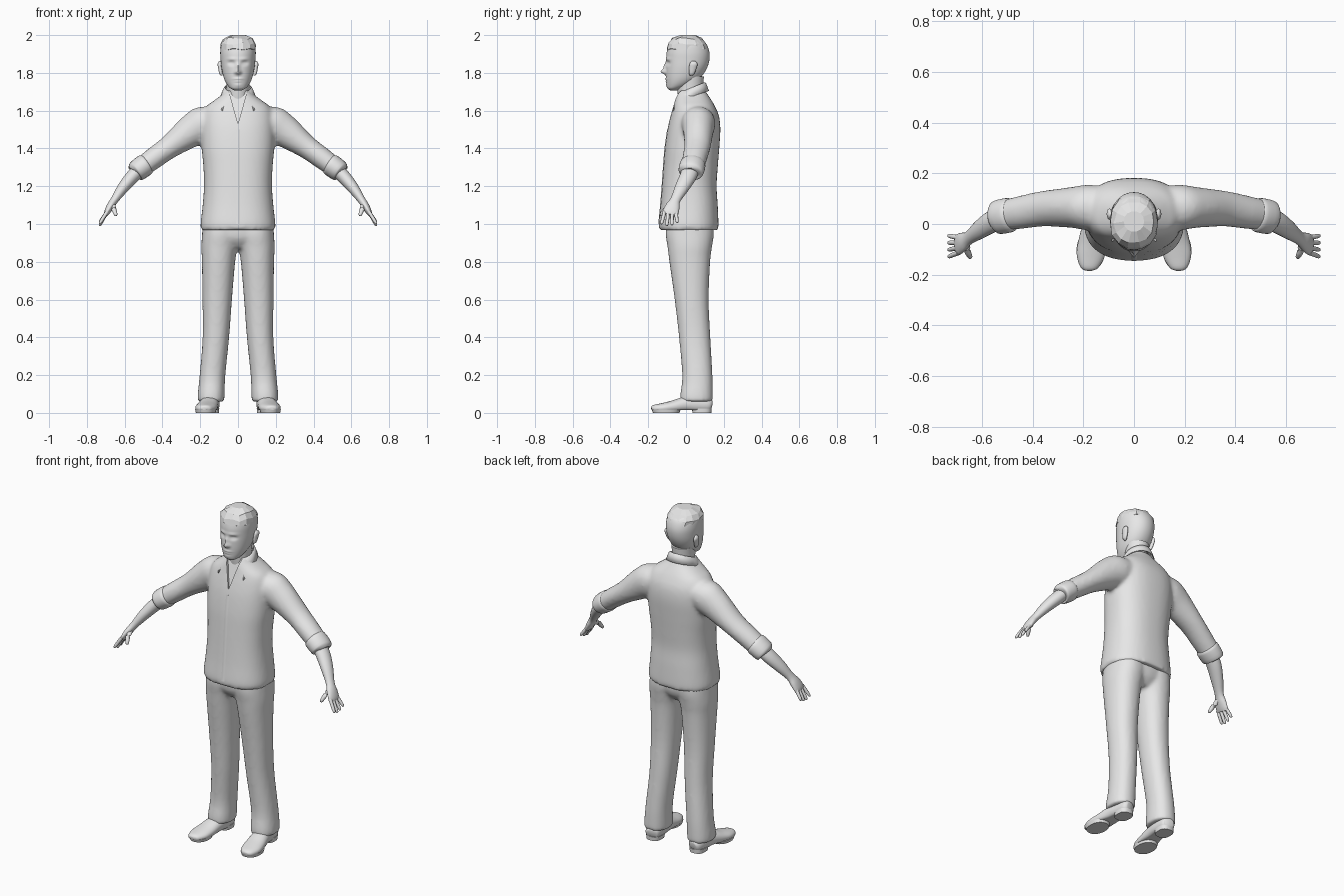
import bpy, bmesh, math, random
from mathutils import Vector

random.seed(4)
grey = bpy.data.materials.new("plain grey")
grey.diffuse_color = (0.8, 0.8, 0.8, 1)


def spline(secs, k):
    """Resample a list of sections with a Catmull-Rom curve."""
    out = []
    for i in range(len(secs) - 1):
        p = [secs[max(0, min(len(secs) - 1, i + j))] for j in (-1, 0, 1, 2)]
        for s in range(k):
            t = s / k
            out.append(tuple(0.5 * (2 * b + (c - a) * t + (2 * a - 5 * b + 4 * c - d) * t * t
                                    + (3 * b - a - 3 * c + d) * t ** 3) for a, b, c, d in zip(*p)))
    return out + [secs[-1]]


def tube(bm, secs, n=24, k=4, power=2.0, flat=False, side=1):
    """Loft sections (x, y, z, a, b); flat keeps every ring horizontal."""
    secs = spline(secs, k)
    rings = []
    for i, (x, y, z, a, b) in enumerate(secs):
        u, v = Vector((1, 0, 0)), Vector((0, 1, 0))
        if not flat:
            t = (Vector(secs[min(i + 1, len(secs) - 1)][:3]) - Vector(secs[max(i - 1, 0)][:3])).normalized()
            ref = u if abs(t.y) > 0.8 else v
            u = (ref - t * t.dot(ref)).normalized()
            v = t.cross(u)
        ring = []
        for j in range(n):
            c, s = math.cos(math.tau * j / n), math.sin(math.tau * j / n)
            p = Vector((x, y, z)) + u * a * math.copysign(abs(c) ** (2 / power), c) \
                + v * b * math.copysign(abs(s) ** (2 / power), s)
            p.x *= side
            ring.append(bm.verts.new(p))
        rings.append(ring)
    for r, q in zip(rings, rings[1:]):
        for j in range(n):
            bm.faces.new((r[j], r[(j + 1) % n], q[(j + 1) % n], q[j]))
    bm.faces.new(rings[0])
    bm.faces.new(rings[-1])


def finish(name, bm, angle=40):
    bmesh.ops.recalc_face_normals(bm, faces=bm.faces)
    me = bpy.data.meshes.new(name)
    bm.to_mesh(me)
    bm.free()
    me.materials.append(grey)
    ob = bpy.data.objects.new(name, me)
    bpy.context.collection.objects.link(ob)
    if angle:
        bpy.ops.object.select_all(action='DESELECT')
        ob.select_set(True)
        bpy.context.view_layer.objects.active = ob
        bpy.ops.object.shade_smooth_by_angle(angle=math.radians(angle))
    return ob


def fuse(ob, size, rounds):
    m = ob.modifiers.new("fuse", 'REMESH')
    m.mode, m.voxel_size, m.use_smooth_shade = 'VOXEL', size, True
    m = ob.modifiers.new("soften", 'SMOOTH')
    m.factor, m.iterations = 0.5, rounds


def bands(rows):
    """Rows (z, half width, front y, back y) to horizontal sections."""
    return [(0, (f + b) / 2, z, w, (b - f) / 2) for z, w, f, b in rows]


# shirt: body and sleeves fused together
body = bands([(.968, .196, -.14, .17), (1.0, .198, -.145, .172), (1.1, .187, -.135, .168),
              (1.2, .18, -.127, .162), (1.3, .183, -.12, .168), (1.4, .192, -.112, .176),
              (1.5, .195, -.098, .182), (1.57, .19, -.082, .175), (1.62, .17, -.068, .155),
              (1.655, .125, -.06, .135), (1.685, .085, -.052, .115), (1.71, .066, -.042, .1)])
sleeve = [(.1, .06, 1.56, .085, .06), (.18, .065, 1.53, .09, .095), (.25, .065, 1.49, .08, .086),
          (.36, .06, 1.41, .07, .062), (.45, .045, 1.345, .065, .057), (.51, .035, 1.3, .06, .053)]
bm = bmesh.new()
tube(bm, body, 48, 4, 2.4, True)
for s in (1, -1):
    tube(bm, sleeve, side=s)
shirt = finish("shirt", bm)
fuse(shirt, 0.011, 5)

# open neckline cut into the shirt
bm = bmesh.new()
tri = [(0, 1.53), (.05, 1.71), (-.05, 1.71)]
near = [bm.verts.new((x, -.3, z)) for x, z in tri]
far = [bm.verts.new((x, -.084 if z < 1.6 else -.025, z)) for x, z in tri]
bm.faces.new(near)
bm.faces.new(far)
for i in range(3):
    j = (i + 1) % 3
    bm.faces.new((near[i], near[j], far[j], far[i]))
cutter = finish("neckline_cutter", bm, 0)
cutter.hide_render = True
cutter.hide_viewport = True
cut = shirt.modifiers.new("neckline", 'BOOLEAN')
cut.operation, cut.object = 'DIFFERENCE', cutter

# button placket
bm = bmesh.new()
tube(bm, [(0, y - b + .001, z, .003, .012) for x, y, z, a, b in body[1:7]], 8, 3)
for v in bm.verts:
    v.co.x, off = v.co.x, 0
finish("placket", bm)

# folded collar
bm = bmesh.new()
prev = None
for i in range(41):
    th = math.radians(-140 + 7 * i)
    sx, cy = math.sin(th), math.cos(th)
    f = max(0, (abs(th) - 1.3) / 1.14) ** 1.5
    top = 1.722 + .028 * cy
    pts = [(.062, top - .03), (.068, top), (.076, top - .004), (.092 + .04 * f, top - .045 - .055 * f)]
    row = [bm.verts.new((r * sx, .03 + r * cy, z)) for r, z in pts]
    if prev:
        for j in range(3):
            bm.faces.new((prev[j], prev[j + 1], row[j + 1], row[j]))
    prev = row
collar = finish("collar", bm, 50)
collar.modifiers.new("thickness", 'SOLIDIFY').thickness = 0.006

# rolled cuffs
bm = bmesh.new()
for s in (1, -1):
    tube(bm, [(.482, .037, 1.32, .058, .05), (.488, .036, 1.316, .067, .058), (.51, .032, 1.3, .069, .059),
              (.537, .027, 1.28, .067, .056), (.545, .025, 1.274, .06, .05), (.547, .0245, 1.272, .045, .04)],
         28, 2, side=s)
finish("cuffs", bm, 50)

# trousers: pelvis and two legs fused together
leg = [(.085, .02, 1.03, .1, .122), (.09, .02, .95, .1, .128), (.098, .02, .88, .096, .118),
       (.103, .02, .8, .088, .108), (.11, .03, .6, .078, .09), (.117, .046, .4, .07, .083),
       (.135, .06, .2, .068, .08), (.142, .056, .1, .071, .086), (.143, .055, .06, .07, .086)]
bm = bmesh.new()
for s in (1, -1):
    tube(bm, leg, 32, 4, 2.2, True, s)
tube(bm, [(0, .02, .87, .06, .08), (0, .02, .93, .165, .122), (0, .02, 1.04, .18, .125)], 32, 4, 2.2, True)
fuse(finish("trousers", bm), 0.011, 5)

# shoes with sole and heel
shoe = [(.14, .135, .04, .022, .022), (.142, .12, .042, .04, .038), (.145, .06, .045, .048, .045),
        (.152, 0, .045, .05, .042), (.163, -.07, .032, .056, .033), (.172, -.125, .025, .055, .027),
        (.178, -.17, .022, .036, .02), (.179, -.183, .02, .015, .01)]
bm = bmesh.new()
for s in (1, -1):
    tube(bm, shoe, 28, 4, 2.2, side=s)
for v in bm.verts:
    v.co.z = max(v.co.z, .014)
finish("shoes", bm, 50)
bm = bmesh.new()
for s in (1, -1):
    tube(bm, [(.144, .084, 0, .043, .05), (.144, .084, .024, .045, .052)], 28, 1, 2.6, True, s)
    tube(bm, [(.171, -.105, 0, .052, .07), (.171, -.105, .018, .056, .076)], 28, 1, 2.2, True, s)
finish("soles_and_heels", bm)

# forearms and hands
bm = bmesh.new()
for s in (1, -1):
    tube(bm, [(.51, .03, 1.3, .045, .036), (.56, .01, 1.25, .044, .036), (.61, -.023, 1.19, .037, .03),
              (.652, -.055, 1.13, .027, .021), (.675, -.07, 1.095, .037, .02), (.692, -.08, 1.065, .042, .016),
              (.7, -.084, 1.048, .038, .011)], 24, 4, side=s)
    for i, drop in enumerate((.006, -.004, 0, .012)):
        y0, y1 = -.114 + .02 * i, -.128 + .027 * i
        tube(bm, [(.693, y0, 1.065, .01, .01), (.712, (y0 + y1) / 2, 1.032 + drop / 2, .0095, .0095),
                  (.729, y1, 1.002 + drop, .008, .008), (.733, y1, .994 + drop, .004, .004)], 10, 3, side=s)
    tube(bm, [(.664, -.075, 1.1, .015, .015), (.657, -.108, 1.078, .013, .013),
              (.648, -.128, 1.052, .01, .01), (.645, -.132, 1.043, .005, .005)], 12, 3, side=s)
finish("forearms_and_hands", bm, 60)

# neck
bm = bmesh.new()
tube(bm, bands([(1.62, .066, -.035, .09), (1.7, .06, -.045, .088), (1.78, .064, -.05, .095)]), 32, 4, 2, True)
finish("neck", bm)

# head with sculpted face: bumps are (x, z, spread x, spread z, push along y)
bm = bmesh.new()
tube(bm, bands([(1.708, .022, -.085, -.045), (1.718, .04, -.097, -.02), (1.735, .056, -.101, .02),
                (1.76, .07, -.104, .06), (1.79, .08, -.106, .09), (1.83, .088, -.106, .113),
                (1.87, .092, -.105, .124), (1.91, .094, -.102, .124), (1.95, .09, -.09, .11),
                (1.975, .075, -.068, .085), (1.99, .045, -.03, .055)]), 72, 6, 2.1, True)
bumps = [(0, 1.806, .012, .013, -.026), (0, 1.832, .009, .02, -.013), (0, 1.768, .024, .005, -.006),
         (0, 1.755, .018, .004, -.005), (0, 1.735, .02, .012, -.004)]
for s in (1, -1):
    bumps += [(s * .035, 1.852, .016, .01, .013), (s * .035, 1.851, .009, .005, -.006),
              (s * .032, 1.873, .024, .007, -.005), (s * .015, 1.802, .006, .006, -.006)]
for v in bm.verts:
    if v.co.y < 0:
        x, z = v.co.x, v.co.z
        v.co.y += sum(d * math.exp(-((x - bx) / sx) ** 2 - ((z - bz) / sz) ** 2) for bx, bz, sx, sz, d in bumps)
finish("head", bm, 70)

# ears
bm = bmesh.new()
for s in (1, -1):
    tube(bm, [(.085, .028, 1.785, .004, .006), (.09, .03, 1.795, .009, .014), (.094, .036, 1.825, .011, .02),
              (.097, .04, 1.848, .011, .021), (.095, .04, 1.862, .005, .01)], 16, 3, 2, True, s)
finish("ears", bm, 60)

# faceted short hair
bm = bmesh.new()
tube(bm, bands([(1.925, .095, -.102, .12), (1.955, .094, -.096, .11), (1.982, .078, -.076, .088),
                (2.0, .04, -.03, .05)]), 14, 1, 2.2, True)
for v in bm.verts:
    if v.co.z < 1.99:
        v.co += Vector((random.uniform(-.003, .003), random.uniform(-.003, .003), random.uniform(-.007, .006)))
finish("hair", bm, 0)
